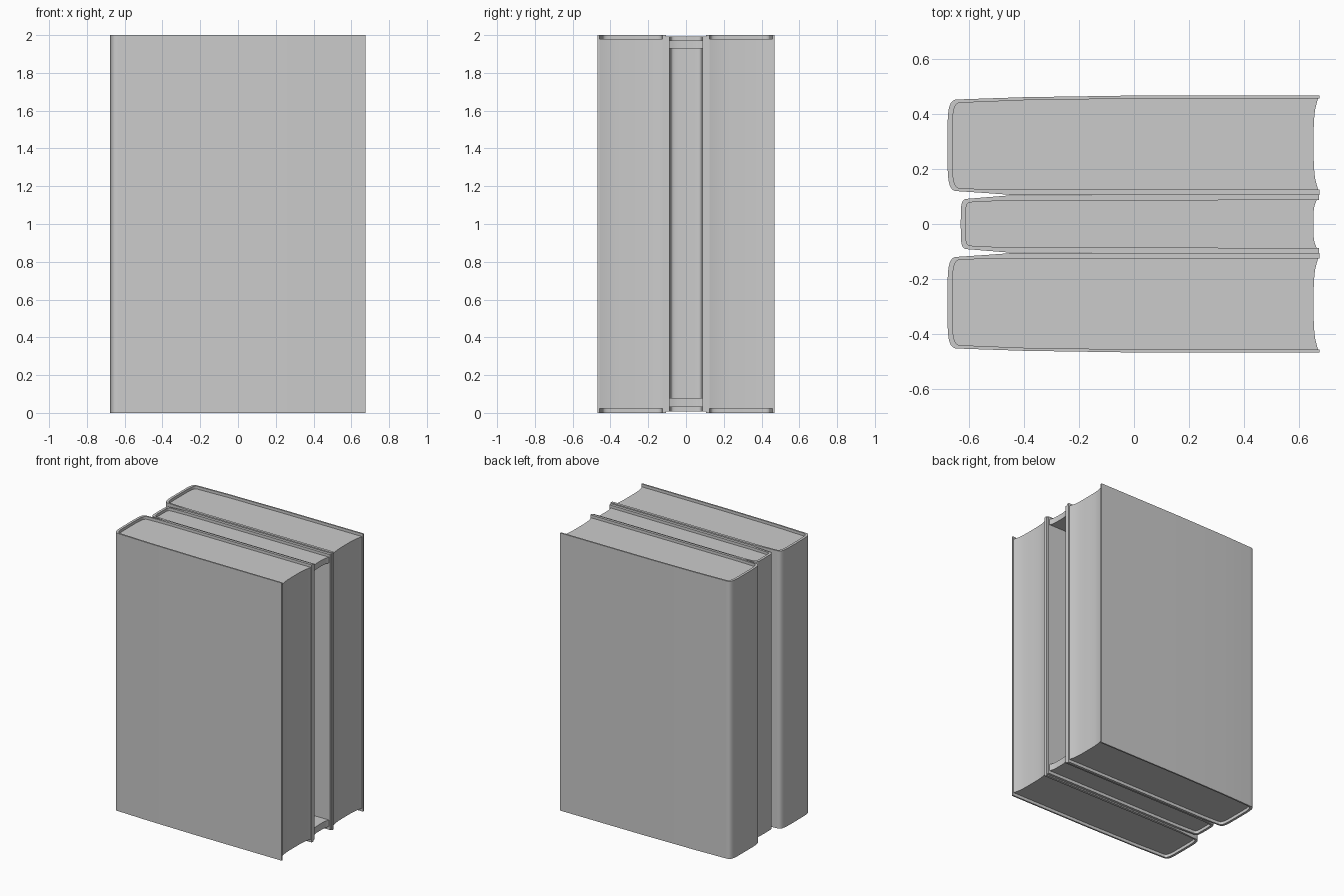
import bpy, bmesh, math

if "Cube" in bpy.data.objects:
    bpy.data.objects.remove(bpy.data.objects["Cube"])


def finish(bm, name):
    bmesh.ops.recalc_face_normals(bm, faces=bm.faces)
    me = bpy.data.meshes.new(name)
    bm.to_mesh(me)
    bm.free()
    ob = bpy.data.objects.new(name, me)
    bpy.context.collection.objects.link(ob)
    bpy.ops.object.select_all(action='DESELECT')
    ob.select_set(True)
    bpy.context.view_layer.objects.active = ob
    bpy.ops.object.shade_smooth_by_angle(angle=math.radians(35))
    return ob


def cover(name, outer, inner, z0, z1, sy=1):
    """Bent cover: the band between two matching outlines, raised in z."""
    bm = bmesh.new()
    rings = [[bm.verts.new((x, y * sy, z)) for x, y in line]
             for line, z in ((outer, z0), (inner, z0), (inner, z1), (outer, z1))]
    n = len(outer)
    for k in range(4):
        a, b = rings[k], rings[(k + 1) % 4]
        for i in range(n - 1):
            bm.faces.new((a[i], a[i + 1], b[i + 1], b[i]))
    for i in (0, n - 1):
        bm.faces.new([r[i] for r in rings])
    return finish(bm, name)


def prism(name, outline, z0, z1, sy=1):
    """Page block: a closed outline raised in z."""
    bm = bmesh.new()
    f = bm.faces.new([bm.verts.new((x, y * sy, z0)) for x, y in outline])
    top = bmesh.ops.extrude_face_region(bm, geom=[f])
    for v in top['geom']:
        if isinstance(v, bmesh.types.BMVert):
            v.co.z = z1
    return finish(bm, name)


def spine(x_mid, x_edge, y0, y1, n=8):
    """Gently bowed spine with rounded corners, from y1 down to y0."""
    c, h = (y0 + y1) / 2, (y1 - y0) / 2
    pts = []
    for i in range(2 * n + 1):
        a = math.pi * i / (2 * n)
        s = math.copysign(abs(math.cos(a)) ** 0.4, math.cos(a))
        pts.append((x_edge + (x_mid - x_edge) * math.sin(a) ** 0.6, c + h * s))
    return pts


def fore_edge(x_mid, x_edge, y0, y1, n=8):
    """Concave page edge, from y0 up to y1."""
    pts = []
    for i in range(n + 1):
        t = 2 * i / n - 1
        pts.append((x_mid + (x_edge - x_mid) * t ** 4, y0 + (y1 - y0) * i / n))
    return pts


# Large outer books, mirrored front and back
outer = ([(0.675, 0.468), (0.0, 0.467), (-0.4, 0.461)]
         + spine(-0.678, -0.635, 0.119, 0.453)
         + [(-0.53, 0.112), (-0.45, 0.106), (0.675, 0.106)])
inner = ([(0.675, 0.457), (0.0, 0.456), (-0.4, 0.45)]
         + spine(-0.660, -0.625, 0.130, 0.441)
         + [(-0.53, 0.126), (-0.45, 0.125), (0.675, 0.125)])
pages = inner[1:-1] + fore_edge(0.653, 0.669, 0.125, 0.457)
for label, sy in (("back", 1), ("front", -1)):
    cover(label + "_book_cover", outer, inner, 0.0, 2.0, sy)
    prism(label + "_book_pages", pages, 0.022, 1.98, sy)

# Thin middle book, hollow behind its open edge
half_out = [(0.672, 0.106), (-0.45, 0.104), (-0.54, 0.097)]
half_in = [(0.672, 0.087), (-0.45, 0.085), (-0.54, 0.082)]


def flip(half):
    return [(x, -y) for x, y in reversed(half)]


m_outer = half_out + spine(-0.63, -0.60, -0.092, 0.092) + flip(half_out)
m_inner = half_in + spine(-0.612, -0.59, -0.079, 0.079) + flip(half_in)
cover("middle_book_cover", m_outer, m_inner, 0.008, 1.992)
m_pages = m_inner[1:-1] + fore_edge(0.652, 0.664, -0.087, 0.087)
prism("middle_book_top_pages", m_pages, 1.93, 1.972)
prism("middle_book_bottom_pages", m_pages, 0.03, 0.078)
